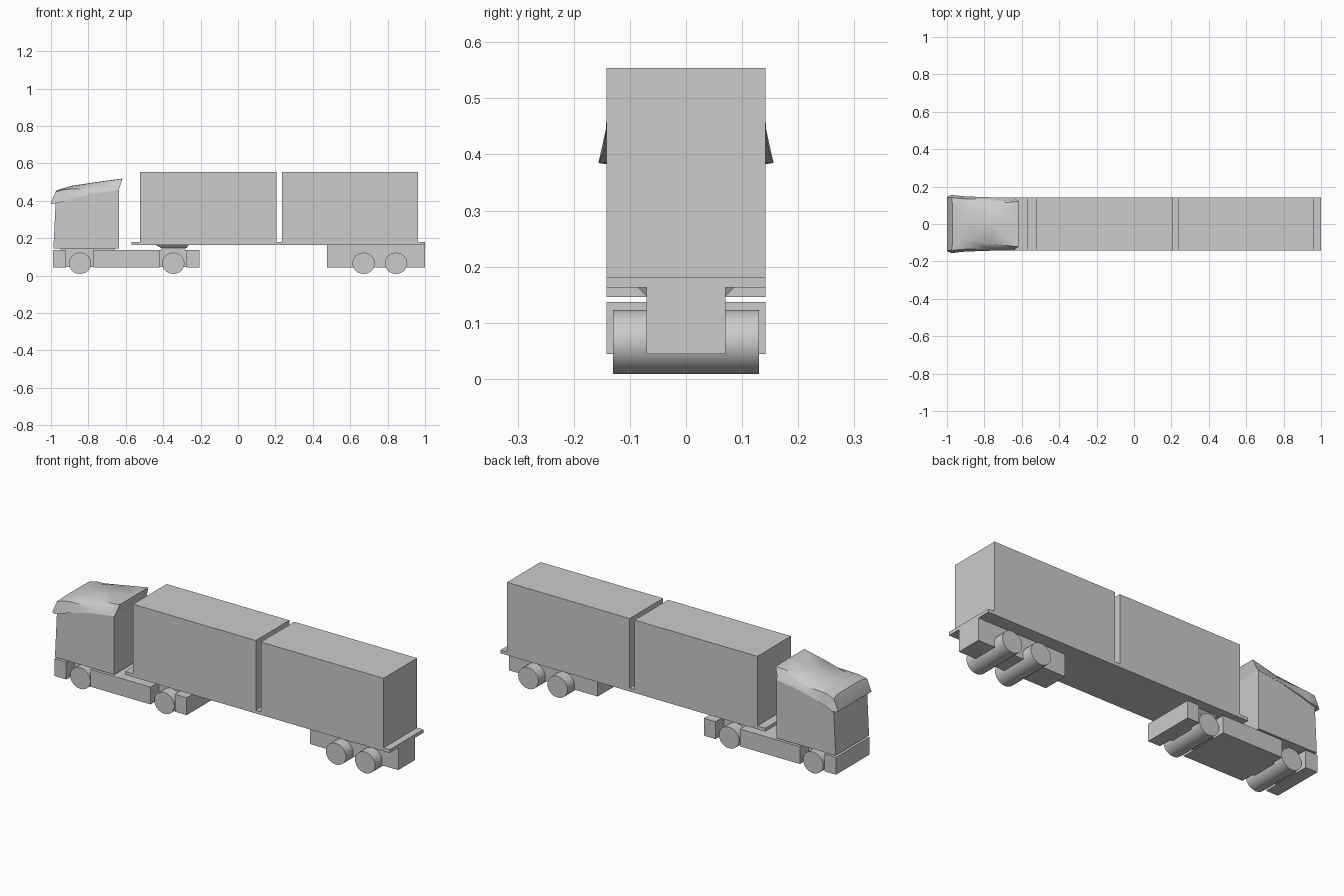
import bpy, bmesh, math

if "Cube" in bpy.data.objects:
    bpy.data.objects.remove(bpy.data.objects["Cube"])

W = 0.142  # half width of the vehicle


def finish(name, bm, smooth=None):
    bmesh.ops.recalc_face_normals(bm, faces=bm.faces)
    me = bpy.data.meshes.new(name)
    bm.to_mesh(me)
    bm.free()
    ob = bpy.data.objects.new(name, me)
    bpy.context.collection.objects.link(ob)
    if smooth:
        bpy.ops.object.select_all(action='DESELECT')
        ob.select_set(True)
        bpy.context.view_layer.objects.active = ob
        bpy.ops.object.shade_smooth_by_angle(angle=math.radians(smooth))
    return ob


def loft(name, rings, smooth=None):
    """Skin a list of equal-length closed rings and cap both ends."""
    bm = bmesh.new()
    vs = [[bm.verts.new(p) for p in ring] for ring in rings]
    n = len(vs[0])
    for a, b in zip(vs, vs[1:]):
        for i in range(n):
            j = (i + 1) % n
            bm.faces.new((a[i], a[j], b[j], b[i]))
    bm.faces.new(vs[0])
    bm.faces.new(vs[-1])
    return finish(name, bm, smooth)


def box(name, x0, x1, half_y, z0, z1):
    ring = [(-half_y, z0), (half_y, z0), (half_y, z1), (-half_y, z1)]
    return loft(name, [[(x, y, z) for y, z in ring] for x in (x0, x1)])


def wheel_pair(name, x, zc=0.066, rx=0.060, rz=0.057, half_y=0.13, n=24):
    circle = [(x + rx * math.cos(2 * math.pi * i / n),
               zc + rz * math.sin(2 * math.pi * i / n)) for i in range(n)]
    return loft(name, [[(px, y, pz) for px, pz in circle] for y in (-half_y, half_y)], 40)


# Tractor chassis: narrow frame with wide blocks between the wheels
box("tractor_frame", -0.985, -0.21, 0.07, 0.046, 0.136)
box("front_bumper", -0.99, -0.92, W, 0.044, 0.137)
box("side_tanks", -0.775, -0.42, W, 0.044, 0.137)
box("rear_bumper", -0.275, -0.205, W, 0.044, 0.137)
box("cab_mount", -0.95, -0.66, 0.07, 0.13, 0.15)
box("coupling_mount", -0.41, -0.28, 0.07, 0.13, 0.15)

# Coupling plate, flaring upward to the trailer
loft("coupling_plate", [
    [(-0.41, -0.07, 0.147), (-0.275, -0.07, 0.147), (-0.275, 0.07, 0.147), (-0.41, 0.07, 0.147)],
    [(-0.44, -0.087, 0.164), (-0.265, -0.087, 0.164), (-0.265, 0.087, 0.164), (-0.44, 0.087, 0.164)]])

# Cab body: side profile extruded across the width
cab_side = [(-0.987, 0.146), (-0.635, 0.146), (-0.635, 0.459),
            (-0.80, 0.436), (-0.90, 0.412), (-0.975, 0.39)]
loft("cab_body", [[(x, y, z) for x, z in cab_side] for y in (-W, W)])

# Roof cap with overhanging visor and rising rear fairing
# each station: x low, x high, then (y, z) of lip, shoulder, top edge; crown z
stations = [
    (-1.000, -0.998, (0.145, 0.383), (0.140, 0.392), (0.100, 0.396), 0.397),
    (-0.975, -0.970, (0.156, 0.385), (0.142, 0.448), (0.100, 0.455), 0.456),
    (-0.930, -0.930, (0.150, 0.398), (0.136, 0.460), (0.085, 0.467), 0.468),
    (-0.890, -0.890, (0.147, 0.412), (0.134, 0.463), (0.085, 0.479), 0.480),
    (-0.770, -0.765, (0.143, 0.440), (0.133, 0.466), (0.105, 0.498), 0.499),
    (-0.635, -0.617, (0.142, 0.459), (0.133, 0.466), (0.122, 0.518), 0.519)]
rings = []
for xl, xh, lip, shoulder, top, crown in stations:
    half = [(xl, *lip), (xl, *shoulder), (xh, *top)]
    rings.append(half + [(xh, 0, crown)] + [(x, -y, z) for x, y, z in reversed(half)])
loft("cab_roof", rings, 35)

# Semi-trailer: deck, two containers and the rear bogie
box("trailer_deck", -0.57, 1.0, W, 0.163, 0.181)
box("front_container", -0.523, 0.205, W, 0.164, 0.554)
box("rear_container", 0.235, 0.963, W, 0.164, 0.554)
box("trailer_bogie", 0.475, 1.0, 0.07, 0.044, 0.164)

# Wheels: one full-width roller per axle
for name, x in (("front_wheels", -0.845), ("drive_wheels", -0.346),
                ("trailer_wheels_front", 0.672), ("trailer_wheels_rear", 0.845)):
    wheel_pair(name, x)
